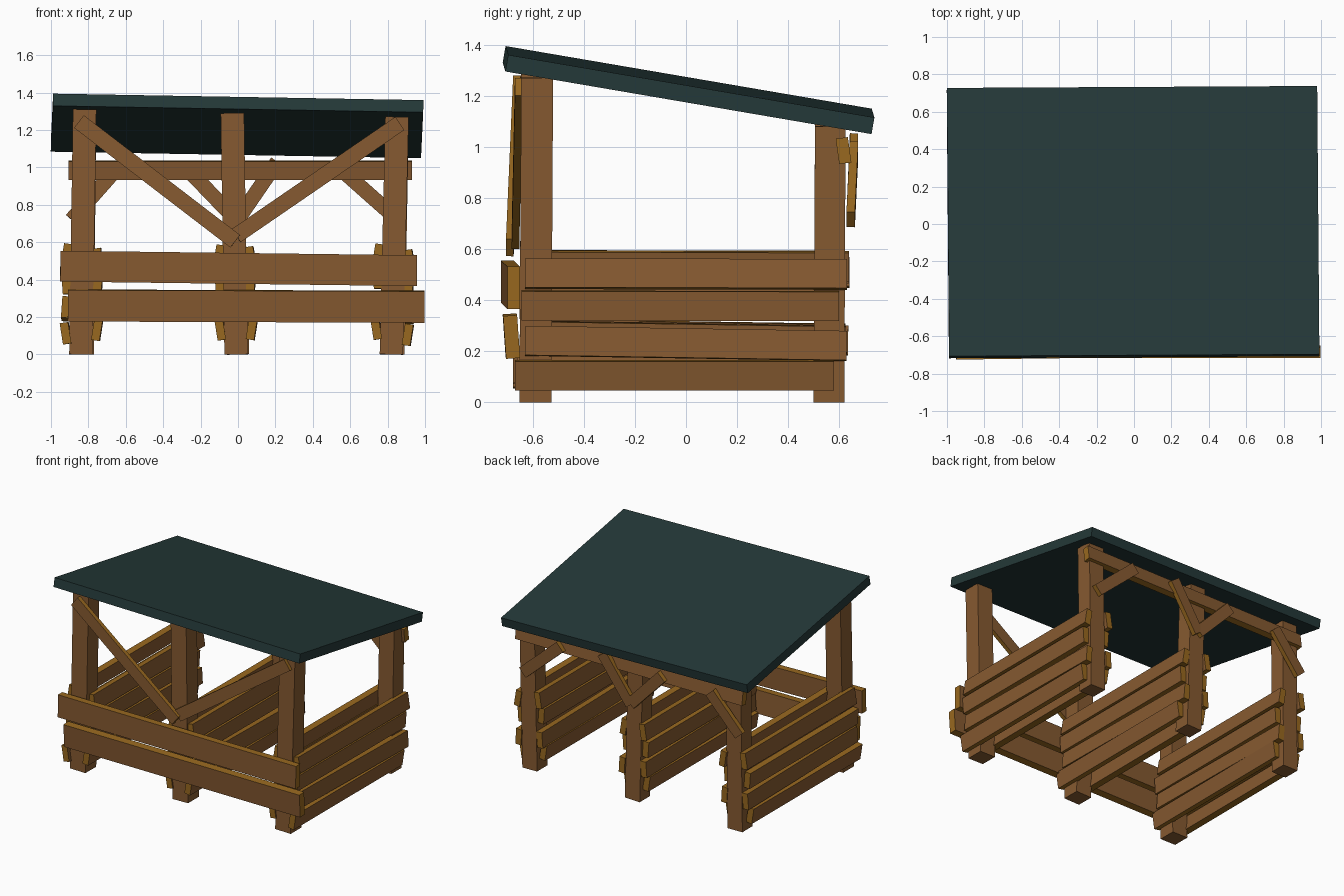
import bpy
import bmesh
import random
from math import radians
from mathutils import Matrix, Vector, Euler

random.seed(4)
if "Cube" in bpy.data.objects:
    bpy.data.objects.remove(bpy.data.objects["Cube"], do_unlink=True)


def material(name, rgb):
    mat = bpy.data.materials.new(name)
    mat.use_nodes = True
    mat.diffuse_color = (*rgb, 1)
    mat.node_tree.nodes["Principled BSDF"].inputs["Base Color"].default_value = (*rgb, 1)
    return mat


BROWN = material("brown wood", (0.238, 0.102, 0.030))
CUT = material("golden cut wood", (0.314, 0.138, 0.014))
SLATE = material("dark green roofing", (0.018, 0.041, 0.040))


def box(name, matrix, size, mats):
    """Box whose local z faces take the first material, other faces the last."""
    bm = bmesh.new()
    bmesh.ops.create_cube(bm, size=1)
    bm.normal_update()
    for face in bm.faces:
        face.material_index = 0 if abs(face.normal.z) > 0.5 else len(mats) - 1
    bmesh.ops.scale(bm, vec=size, verts=bm.verts)
    mesh = bpy.data.meshes.new(name)
    bm.to_mesh(mesh)
    bm.free()
    for mat in mats:
        mesh.materials.append(mat)
    obj = bpy.data.objects.new(name, mesh)
    obj.matrix_world = matrix
    bpy.context.collection.objects.link(obj)
    return obj


def beam(name, start, end, width, thick, normal, roll=0, mats=(BROWN, CUT)):
    """Plank from start to end with its broad side facing the normal."""
    start, end = Vector(start), Vector(end)
    along = (end - start).normalized()
    across = Vector(normal).cross(along).normalized()
    out = along.cross(across)
    rot = Matrix((along, across, out)).transposed().to_4x4()
    matrix = (Matrix.Translation((start + end) / 2) @ rot
              @ Matrix.Rotation(radians(roll), 4, "X"))
    return box(name, matrix, ((end - start).length, width, thick), mats)


# Roof: one slightly crooked slab sloping to the back
roof_turn = Euler((radians(-9.7), radians(1), radians(0.3))).to_matrix().to_4x4()
box("roof", Matrix.Translation((-0.005, 0.01, 1.222)) @ roof_turn,
    (1.98, 1.455, 0.066), [SLATE])

# Posts: foot x, top x, front top height, back top height
posts = [("right", -0.84, -0.82, 1.31, 1.10),
         ("middle", -0.01, -0.03, 1.29, 1.09),
         ("left", 0.82, 0.85, 1.27, 1.08)]
for side, foot, top, front_z, back_z in posts:
    beam(side + "_front_post", (foot, -0.59, 0), (top, -0.583, front_z),
         0.125, 0.125, (0, -1, 0), mats=[BROWN])
    beam(side + "_back_post", (foot + 0.01, 0.56, 0), (top, 0.565, back_z),
         0.12, 0.12, (0, 1, 0), mats=[BROWN])

# Side slats on both faces of each post row: front y, back y, front z, back z, lean
slats = [(-0.67, 0.58, 0.105, 0.105, 9),
         (-0.63, 0.63, 0.240, 0.220, -4),
         (-0.645, 0.60, 0.378, 0.376, 4),
         (-0.63, 0.63, 0.503, 0.500, -9)]
for side, foot, top, front_z, back_z in posts:
    for s in (-1, 1):
        outer_left = side == "left" and s == 1
        for i, (y0, y1, z0, z1, lean) in enumerate(slats):
            lift, slide = 0, 0
            if not outer_left:
                lift = random.uniform(0.0, 0.035)
                slide = random.uniform(-0.01, 0.012)
            x = foot + (top - foot) * z0 / front_z + s * 0.084
            beam(f"{side}_{'outer' if s == 1 else 'inner'}_slat_{i + 1}",
                 (x, y0 + slide, z0 + lift), (x + 0.004, y1 + slide, z1 + lift),
                 0.115, 0.045, (s, 0, 0), roll=lean * s)

# Front boards
beam("front_upper_board", (-0.95, -0.70, 0.472), (0.957, -0.675, 0.448),
     0.165, 0.05, (0, -1, 0))
beam("front_lower_board", (-0.91, -0.685, 0.262), (0.997, -0.683, 0.255),
     0.168, 0.055, (0, -1, 0), roll=4)

# Front diagonal braces meeting at the middle post
beam("front_right_brace", (-0.85, -0.662, 1.245), (-0.015, -0.69, 0.605),
     0.085, 0.03, (0, -1, 0))
beam("front_left_brace", (0.865, -0.655, 1.235), (-0.01, -0.668, 0.635),
     0.085, 0.03, (0, -1, 0))

# Back rail and short corner braces
beam("back_rail", (-0.905, 0.617, 0.985), (0.93, 0.617, 0.985),
     0.10, 0.048, (0, 1, 0), roll=8)
braces = [(-0.89, 0.72, -0.66, 0.98), (-0.01, 0.72, -0.27, 0.99),
          (-0.01, 0.71, 0.21, 1.03), (0.86, 0.715, 0.55, 0.99)]
for i, (x0, z0, x1, z1) in enumerate(braces):
    beam(f"back_brace_{i + 1}", (x0, 0.645, z0), (x1, 0.658, z1),
         0.08, 0.033, (0, 1, 0))
